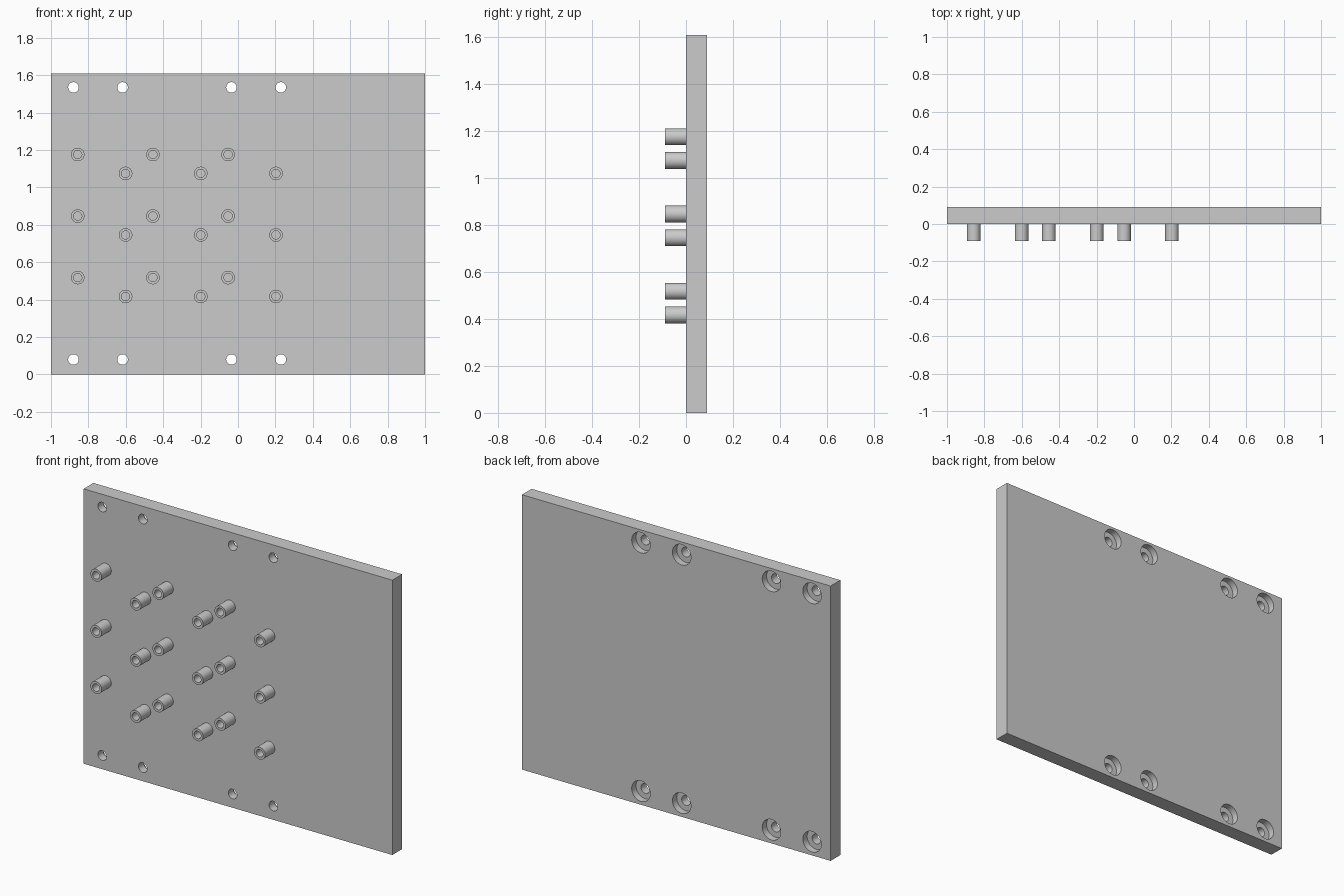
import bpy, bmesh
from math import cos, sin, tau

if "Cube" in bpy.data.objects:
    bpy.data.objects.remove(bpy.data.objects["Cube"])

SEGMENTS = 48


def add_object(name, bm):
    bmesh.ops.recalc_face_normals(bm, faces=bm.faces)
    mesh = bpy.data.meshes.new(name)
    bm.to_mesh(mesh)
    bm.free()
    obj = bpy.data.objects.new(name, mesh)
    bpy.context.collection.objects.link(obj)
    return obj


def activate(obj):
    bpy.ops.object.select_all(action='DESELECT')
    obj.select_set(True)
    bpy.context.view_layer.objects.active = obj


def shade(obj):
    activate(obj)
    bpy.ops.object.shade_smooth_by_angle(angle=0.6)


def turn(bm, profile, x, z, ring):
    """Revolve (radius, y) points around a y-axis line through (x, z)."""
    loops = [[bm.verts.new((x + r * cos(tau * i / SEGMENTS), y,
                            z + r * sin(tau * i / SEGMENTS)))
              for i in range(SEGMENTS)] for r, y in profile]
    pairs = list(zip(loops, loops[1:]))
    if ring:
        pairs.append((loops[-1], loops[0]))
    else:
        bm.faces.new(loops[0])
        bm.faces.new(loops[-1])
    for a, b in pairs:
        for i in range(SEGMENTS):
            j = (i + 1) % SEGMENTS
            bm.faces.new((a[i], a[j], b[j], b[i]))


# Mounting plate
bm = bmesh.new()
bmesh.ops.create_cube(bm, size=1)
for v in bm.verts:
    v.co = (v.co.x * 2, (v.co.y + 0.5) * 0.09, (v.co.z + 0.5) * 1.61)
plate = add_object("mounting_plate", bm)

# Counterbored screw holes along the top and bottom edges
bm = bmesh.new()
bore = [(0.028, -0.02), (0.028, 0.05), (0.06, 0.05), (0.06, 0.12)]
for x in (-0.88, -0.617, -0.035, 0.229):
    for z in (0.08, 1.535):
        turn(bm, bore, x, z, ring=False)
cutter = add_object("screw_hole_cutter", bm)
cutter.hide_render = True

mod = plate.modifiers.new("screw_holes", 'BOOLEAN')
mod.operation = 'DIFFERENCE'
mod.solver = 'EXACT'
mod.object = cutter
activate(plate)
bpy.ops.object.modifier_apply(modifier=mod.name)
bpy.data.objects.remove(cutter)
shade(plate)

# Hollow standoffs: each row has high and low posts, staggered in x
tube = [(0.036, 0.003), (0.036, -0.09), (0.022, -0.09), (0.022, 0.003)]
for row in range(3):
    for col in range(3):
        for label, x0, z0 in (("upper", -0.857, 0.518), ("lower", -0.601, 0.417)):
            bm = bmesh.new()
            turn(bm, tube, x0 + 0.402 * col, z0 + 0.329 * row, ring=True)
            shade(add_object(f"standoff_{label}_{row + 1}_{col + 1}", bm))
